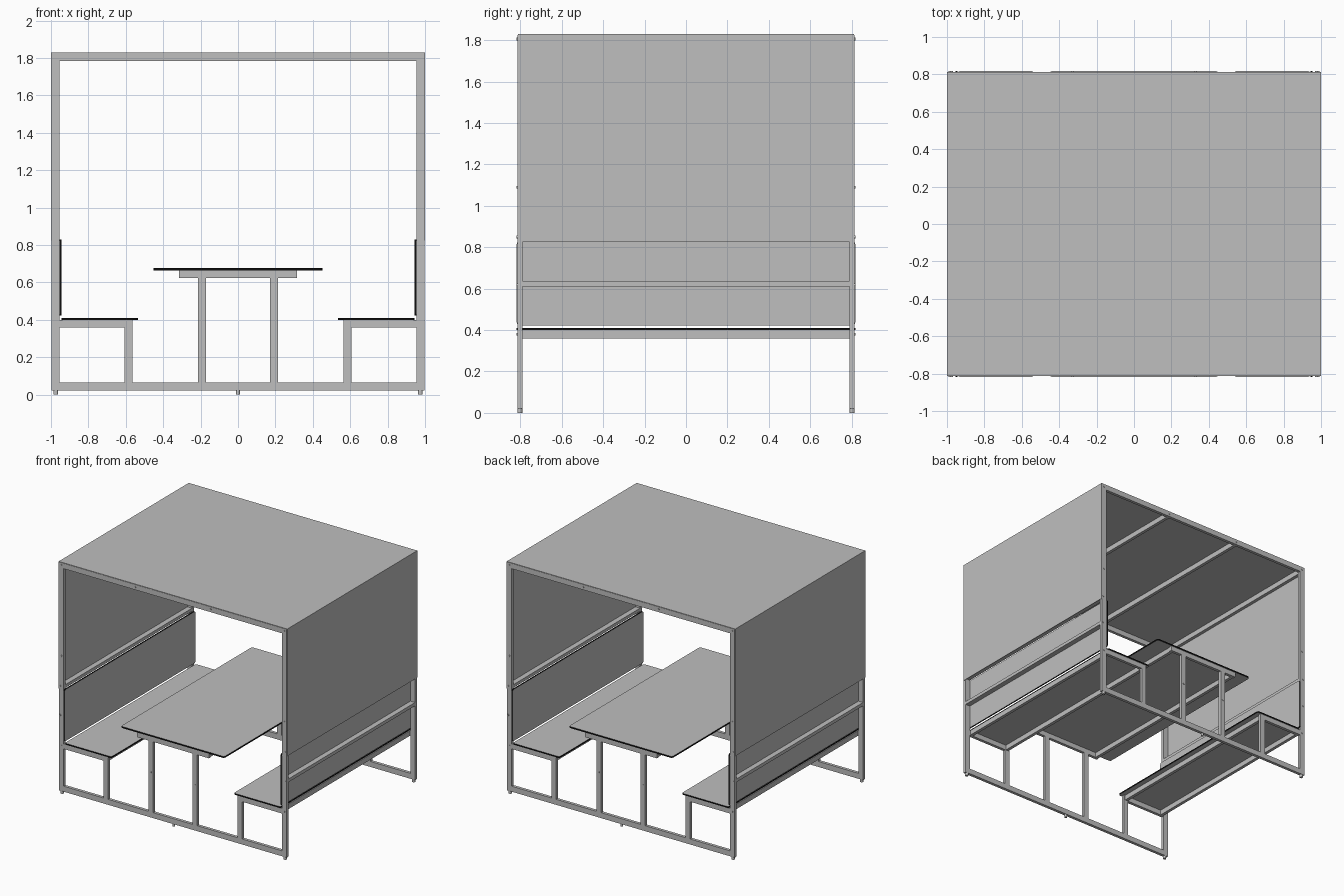
import bpy
import bmesh
from mathutils import Matrix, Vector

cube = bpy.data.objects.get("Cube")
if cube:
    bpy.data.objects.remove(cube)


def material(name, rgb):
    m = bpy.data.materials.new(name)
    m.use_nodes = True
    m.diffuse_color = (*rgb, 1)
    m.node_tree.nodes["Principled BSDF"].inputs["Base Color"].default_value = (*rgb, 1)
    return m


GREY = material("light grey", (0.52, 0.52, 0.52))
BLACK = material("black edge", (0.004, 0.004, 0.004))


def finish(name, bm, mats):
    mesh = bpy.data.meshes.new(name)
    bm.to_mesh(mesh)
    bm.free()
    for m in mats:
        mesh.materials.append(m)
    obj = bpy.data.objects.new(name, mesh)
    bpy.context.collection.objects.link(obj)
    return obj


def new_box(x, y, z):
    """Box between the (low, high) pairs x, y and z."""
    bm = bmesh.new()
    bmesh.ops.create_cube(bm, size=1)
    spans = (x, y, z)
    for v in bm.verts:
        v.co = Vector([(a + b) / 2 + c * (b - a) for (a, b), c in zip(spans, v.co)])
    return bm


def box(name, x, y, z):
    return finish(name, new_box(x, y, z), [GREY])


def board(name, x, y, z, thin):
    """Board with rounded corners and a dark rim; thin is its thickness axis."""
    bm = new_box(x, y, z)
    corners = [e for e in bm.edges
               if abs((e.verts[0].co - e.verts[1].co).normalized()[thin]) > 0.9]
    bmesh.ops.bevel(bm, geom=corners, offset=0.015, segments=3, profile=0.5,
                    affect='EDGES')
    bm.normal_update()
    for f in bm.faces:
        f.material_index = 0 if abs(f.normal[thin]) > 0.9 else 1
    return finish(name, bm, [GREY, BLACK])


def cylinder(name, pos, radius, depth, along_y=False):
    bm = bmesh.new()
    turn = Matrix.Rotation(1.5708, 4, 'X') if along_y else Matrix()
    bmesh.ops.create_cone(bm, cap_ends=True, segments=12, radius1=radius,
                          radius2=radius, depth=depth,
                          matrix=Matrix.Translation(pos) @ turn)
    return finish(name, bm, [GREY])


def span(side, a, b):
    """Mirror the pair a, b to the given side."""
    return tuple(sorted((side * a, side * b)))


SIDES = ((1, "left"), (-1, "right"))
INNER = (-0.79, 0.79)
FULL = (-0.818, 0.818)

# End frames of flat tube, front and back
for e, end in ((-1, "front"), (1, "back")):
    y = span(e, 0.79, 0.814)
    box(end + "_bottom_rail", (-0.996, 0.996), y, (0.022, 0.065))
    box(end + "_top_rail", (-0.955, 0.955), y, (1.785, 1.826))
    box(end + "_table_support", (-0.315, 0.315), y, (0.625, 0.664))
    cylinder(end + "_middle_foot", (0, e * 0.802, 0.011), 0.01, 0.022)
    for s, side in SIDES:
        label = end + "_" + side
        box(label + "_post", span(s, 0.955, 0.996), y, (0.065, 1.826))
        box(label + "_table_leg", span(s, 0.172, 0.213), y, (0.065, 0.625))
        box(label + "_seat_leg", span(s, 0.565, 0.606), y, (0.065, 0.36))
        box(label + "_seat_support", span(s, 0.565, 0.955), y, (0.36, 0.4))
        cylinder(label + "_foot", (s * 0.975, e * 0.802, 0.011), 0.012, 0.022)
        # Screw heads
        for x, z in ((0.975, 0.38), (0.985, 0.62), (0.985, 0.85), (0.975, 1.09),
                     (0.975, 1.806), (0.33, 1.806), (0.193, 0.38)):
            cylinder(label + "_screw", (s * x, e * 0.815, z), 0.007, 0.006, True)

# Long rails, seats, backrests and wall panels on both sides
for s, side in SIDES:
    box(side + "_roof_edge_rail", span(s, 0.97, 0.996), INNER, (1.785, 1.826))
    box(side + "_roof_beam", span(s, 0.318, 0.343), INNER, (1.785, 1.826))
    box(side + "_wall_rail", span(s, 0.955, 0.996), INNER, (0.835, 0.86))
    box(side + "_back_rail", span(s, 0.955, 0.996), INNER, (0.61, 0.636))
    box(side + "_seat_inner_rail", span(s, 0.575, 0.6), INNER, (0.36, 0.4))
    box(side + "_seat_outer_rail", span(s, 0.925, 0.95), INNER, (0.36, 0.4))
    box(side + "_table_rail", span(s, 0.285, 0.31), INNER, (0.625, 0.664))
    board(side + "_seat", span(s, 0.535, 0.943), FULL, (0.4, 0.411), 2)
    board(side + "_backrest", span(s, 0.944, 0.955), FULL, (0.422, 0.83), 0)
    box(side + "_wall_panel", span(s, 0.996, 1.0), (-0.812, 0.812), (0.825, 1.826))

# Table top and roof
board("table_top", (-0.452, 0.452), FULL, (0.664, 0.676), 2)
box("roof_panel", (-1.0, 1.0), (-0.812, 0.812), (1.826, 1.83))
